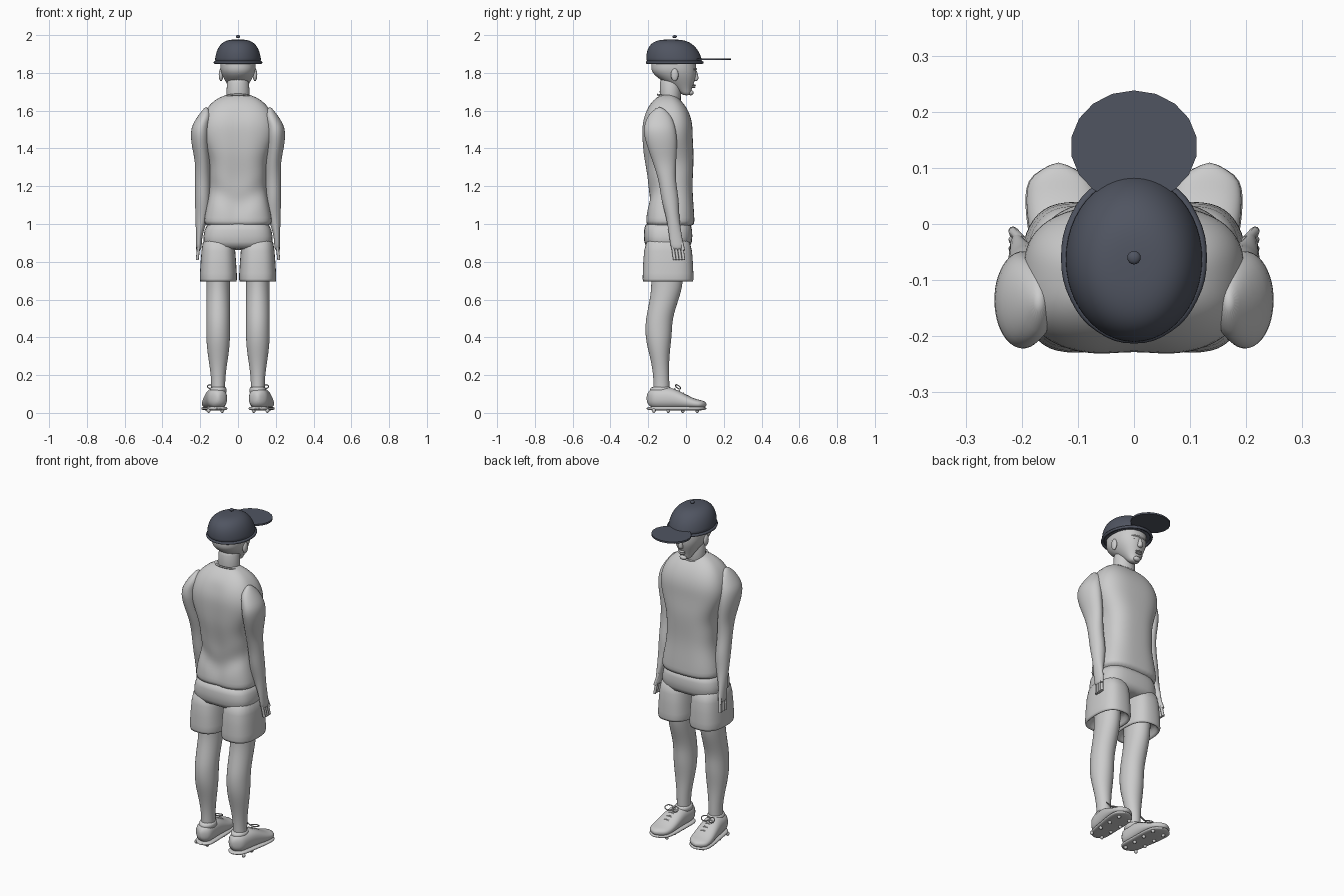
import bpy, bmesh, math
from mathutils import Vector

cube = bpy.data.objects.get("Cube")
if cube:
    bpy.data.objects.remove(cube)


def make_material(name, color):
    mat = bpy.data.materials.new(name)
    mat.use_nodes = True
    mat.diffuse_color = color
    mat.node_tree.nodes["Principled BSDF"].inputs["Base Color"].default_value = color
    return mat


GREY = make_material("plain grey", (0.6, 0.6, 0.6, 1))
NAVY = make_material("cap navy", (0.08, 0.09, 0.12, 1))


# Shaping rules shared by all profiles
def ease(start, end, value):
    """Smooth step from zero at start to one at end."""
    t = min(max((value - start) / (end - start), 0), 1)
    return t * t * (3 - 2 * t)


def bump(middle, width, value):
    return math.exp(-((value - middle) / width) ** 2)


def dome(value, sharpness=2):
    """Falls from one at zero to almost nothing at one, like a rounded end."""
    value = min(abs(value), 1)
    return max(math.sqrt(1 - value ** sharpness), 0.1)


def steps(start, end, count):
    return [start + (end - start) * i / count for i in range(count + 1)]


def stack(center_x, center_y, rings):
    return [(z, center_x, center_y, wide, deep) for z, wide, deep in rings]


# Builders
def finish(name, bm, mat, smooth=True):
    mesh = bpy.data.meshes.new(name)
    bmesh.ops.recalc_face_normals(bm, faces=bm.faces)
    for face in bm.faces:
        face.smooth = smooth
    bm.to_mesh(mesh)
    bm.free()
    mesh.materials.append(mat)
    obj = bpy.data.objects.new(name, mesh)
    bpy.context.collection.objects.link(obj)
    return obj


def loft(name, rings, mat=GREY, side=1, lengthwise=False, power=2.0, segments=24):
    """Skin superellipse rings: (position, centre a, centre b, radius a, radius b)."""
    bm = bmesh.new()
    loops = []
    for position, center_a, center_b, radius_a, radius_b in rings:
        loop = []
        for i in range(segments):
            c, s = math.cos(math.tau * i / segments), math.sin(math.tau * i / segments)
            a = side * (center_a + radius_a * math.copysign(abs(c) ** (2 / power), c))
            b = center_b + radius_b * math.copysign(abs(s) ** (2 / power), s)
            loop.append(bm.verts.new((a, position, b) if lengthwise else (a, b, position)))
        loops.append(loop)
    for low, high in zip(loops, loops[1:]):
        for i in range(segments):
            bm.faces.new((low[i - 1], low[i], high[i], high[i - 1]))
    bm.faces.new(loops[0])
    bm.faces.new(loops[-1])
    obj = finish(name, bm, mat)
    obj.modifiers.new("smooth", "SUBSURF").levels = 1
    obj.modifiers["smooth"].render_levels = 1
    return obj


def ball(name, center, radii, mat=GREY):
    bm = bmesh.new()
    bmesh.ops.create_uvsphere(bm, u_segments=16, v_segments=10, radius=1)
    obj = finish(name, bm, mat)
    obj.location, obj.scale = center, radii
    return obj


def cord(name, points, radius, mat=GREY, closed=False):
    curve = bpy.data.curves.new(name, "CURVE")
    curve.dimensions = "3D"
    curve.bevel_depth = radius
    curve.bevel_resolution = 2
    curve.resolution_u = 4
    curve.use_fill_caps = True
    spline = curve.splines.new("BEZIER")
    spline.bezier_points.add(len(points) - 1)
    spline.use_cyclic_u = closed
    for point, co in zip(spline.bezier_points, points):
        point.co = co
        point.handle_left_type = point.handle_right_type = "AUTO"
    curve.materials.append(mat)
    obj = bpy.data.objects.new(name, curve)
    bpy.context.collection.objects.link(obj)


def oval(center_y, z, wide, deep, slope=0.0):
    angles = steps(0, math.tau, 12)[:-1]
    return [(wide * math.cos(a), center_y + deep * math.sin(a), z + slope * math.sin(a))
            for a in angles]


def torso_ring(z):
    close = dome(max(z - 1.5, 0) / 0.2)
    wide = 0.15 + 0.03 * ease(1.2, 1, z) + 0.05 * ease(1.3, 1.5, z)
    deep = 0.12 + 0.01 * ease(1.2, 1, z) + 0.015 * ease(1.2, 1.4, z)
    return z, 0, -0.085 - 0.015 * ease(1.2, 1.5, z), wide * close, deep * close ** 1.3


def head_ring(z):
    front = 0.025 + 0.03 * ease(1.68, 1.8, z)
    back = -0.01 - 0.175 * ease(1.66, 1.82, z)
    wide = 0.02 + 0.075 * ease(1.65, 1.83, z)
    return z, 0, (front + back) / 2, wide, (front - back) / 2


def arm_ring(z):
    close = dome(max(z - 1.46, 0) / 0.16)
    x = 0.187 + 0.02 * ease(1.1, 0.9, z) + 0.012 * ease(1.3, 1.45, z) - 0.03 * ease(1.5, 1.6, z)
    wide = 0.015 + 0.025 * ease(0.9, 1.1, z) + 0.012 * ease(1.3, 1.5, z)
    deep = 0.034 + 0.012 * ease(1, 1.15, z) + 0.042 * ease(1.2, 1.5, z)
    return z, x, -0.14 + 0.15 * max(1.5 - z, 0), wide * close, deep * close


def leg_ring(z):
    y = -0.1 - 0.045 * ease(0.7, 0.45, z) + 0.015 * ease(0.4, 0.15, z)
    wide = 0.037 + 0.026 * ease(0.15, 0.4, z)
    deep = 0.042 + 0.045 * ease(0.15, 0.8, z) + 0.012 * bump(0.4, 0.1, z)
    return z, 0.105, y, wide, deep


def foot_ring(y, top, bottom, flare):
    along = (y + 0.05) / 0.16
    close = dome(along, 6)
    wide = 0.055 + 0.01 * ease(-0.15, 0.03, y) + flare
    half = (top - bottom) / 2
    return y, 0.12 + 0.015 * along, bottom + half, wide * close, half * (0.3 + 0.7 * close)


def shoe_top(y):
    return 0.135 - 0.065 * ease(-0.1, 0.08, y)


# Shirt, with slanting folds and a spine hollow on the back
shirt = loft("shirt", [torso_ring(z) for z in steps(0.98, 1.69, 20)], power=2.8, segments=40)
for vert in shirt.data.vertices:
    x, y, z = vert.co
    if y < -0.12 and z < 1.6:
        vert.co.y += 0.015 * bump(1.1 + 0.6 * abs(x), 0.05, z) + 0.008 * bump(0, 0.04, x)
cord("neckline", oval(-0.09, 1.67, 0.07, 0.06, -0.015), 0.005, closed=True)

# Shorts seat
loft("shorts_seat", stack(0, -0.095, [
    (1.02, 0.16, 0.12), (0.97, 0.18, 0.13), (0.9, 0.19, 0.13), (0.86, 0.17, 0.11)]), power=3)

# Neck, head and face
loft("neck", stack(0, -0.083, [(1.6, 0.07, 0.06), (1.7, 0.06, 0.055), (1.8, 0.06, 0.06)]))
loft("head", [head_ring(z) for z in steps(1.68, 1.92, 12)], power=2.2)
loft("nose", stack(0, 0.05, [(1.756, 0.014, 0.01), (1.77, 0.016, 0.02), (1.82, 0.008, 0.005)]))
ball("brow", (0, 0.03, 1.82), (0.055, 0.028, 0.01))
for z in (1.725, 1.735):
    ball("lip", (0, 0.04, z), (0.02, 0.012, 0.005))
ball("chin", (0, 0.025, 1.695), (0.022, 0.016, 0.014))

for side, word in ((1, "left"), (-1, "right")):
    ball(word + "_eye", (side * 0.03, 0.035, 1.8), (0.014, 0.013, 0.008))
    ball(word + "_ear", (side * 0.09, -0.06, 1.79), (0.012, 0.02, 0.034))

    # Arm with sleeve, then four fingers and a thumb
    loft(word + "_arm", [arm_ring(z) for z in steps(0.86, 1.62, 22)], side=side)
    for i in range(4):
        y = -0.07 + i * 0.016
        cord(word + "_finger", [(side * 0.208, y, 0.88), (side * 0.216, y + 0.01, 0.81)], 0.008)
    cord(word + "_thumb", [(side * 0.2, -0.03, 0.93), (side * 0.215, -0.014, 0.86)], 0.009)

    # Shorts leg with a turned-in hem, and the bare leg
    loft(word + "_shorts_leg", stack(0.104, -0.095, [
        (0.94, 0.08, 0.11), (0.87, 0.09, 0.13), (0.72, 0.1, 0.136), (0.69, 0.1, 0.136),
        (0.7, 0.08, 0.12), (0.75, 0.075, 0.1)]), side=side, power=2.6)
    loft(word + "_leg", [leg_ring(z) for z in steps(0.08, 0.8, 16)], side=side)

    # Shoe upper, sole and ankle collar
    lengths = steps(-0.21, 0.11, 14)
    loft(word + "_shoe", [foot_ring(y, shoe_top(y), 0.02, 0) for y in lengths],
         side=side, lengthwise=True, power=2.3)
    loft(word + "_sole", [foot_ring(y, 0.035, 0.012, 0.002) for y in lengths],
         side=side, lengthwise=True, power=3)
    loft(word + "_shoe_collar", stack(0.105, -0.132, [
        (0.09, 0.046, 0.06), (0.13, 0.046, 0.06), (0.14, 0.04, 0.05)]), side=side)

    # Studs, lace rows and a bow
    for y in steps(-0.17, 0.06, 3):
        for edge in (-1, 1):
            ball(word + "_stud", (side * (0.12 + edge * 0.036), y, 0.012), (0.01, 0.01, 0.012))
    for y in steps(-0.06, 0.01, 3):
        z = shoe_top(y)
        cord(word + "_lace", [(side * (0.12 + edge * 0.03), y, z - 0.012 * abs(edge))
                              for edge in (-1, 0, 1)], 0.004)
    for edge in (-1, 1):
        knot = Vector((side * 0.12, -0.05, 0.135))
        cord(word + "_bow", [knot, knot + Vector((edge * 0.03, 0, 0.014)),
                             knot + Vector((edge * 0.04, 0.02, 0))], 0.003, closed=True)

# Cap: domed crown, band, flat brim and button
loft("cap_crown", [
    (1.85 + 0.127 * math.sin(a), 0, -0.06 - 0.02 * math.sin(a),
     0.124 * math.cos(a) ** 0.6, 0.15 * math.cos(a) ** 0.6)
    for a in steps(0, 1.5, 10)], mat=NAVY)
cord("cap_band", oval(-0.06, 1.855, 0.122, 0.145), 0.008, NAVY, closed=True)
bm = bmesh.new()
bmesh.ops.create_cone(bm, cap_ends=True, segments=18, radius1=1, radius2=1, depth=1)
brim = finish("cap_brim", bm, NAVY, smooth=False)
brim.location, brim.scale = (0, 0.138, 1.872), (0.113, 0.1, 0.01)
ball("cap_button", (0, -0.06, 1.992), (0.012, 0.012, 0.008), NAVY)
